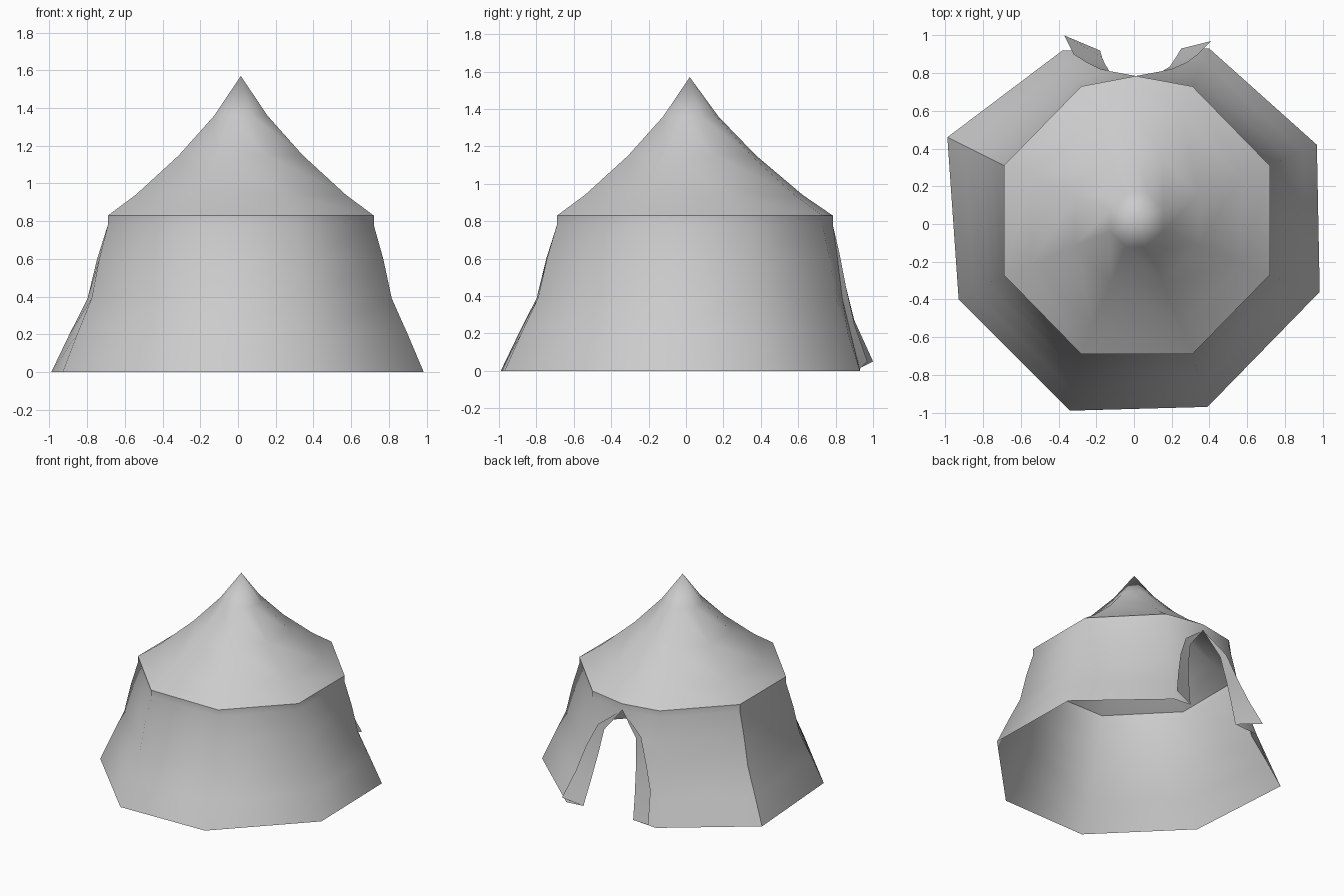
import bpy, bmesh, math
from mathutils import Vector

if "Cube" in bpy.data.objects:
    bpy.data.objects.remove(bpy.data.objects["Cube"])

CENTRE = Vector((0.015, 0.02))
# octagon corners, clockwise from the back right, at the eave and at the ground
TOP = [(0.31, 0.73), (0.72, 0.31), (0.72, -0.27), (0.31, -0.69),
       (-0.28, -0.69), (-0.69, -0.27), (-0.69, 0.31), (-0.28, 0.73)]
BASE = [(0.40, 0.93), (0.97, 0.42), (0.985, -0.36), (0.39, -0.97),
        (-0.34, -0.99), (-0.93, -0.40), (-0.99, 0.46), (-0.38, 0.92)]
LEVELS = [(0.83, 0), (0.78, 0), (0.60, 0.19), (0.39, 0.36), (0.20, 0.68), (0, 1)]
PEAK = (0.01, 0.785)  # top of the door opening


def make_sheet(name, columns, sharp_columns=(), close=False):
    """Skin neighbouring columns of points into one smooth-shaded sheet."""
    bm = bmesh.new()
    grid = [[bm.verts.new(p) for p in col] for col in columns]
    pairs = list(zip(grid, grid[1:]))
    if close:
        pairs.append((grid[-1], grid[0]))
    for a, b in pairs:
        for i in range(len(a) - 1):
            bm.faces.new((a[i], b[i], b[i + 1], a[i + 1]))
    hard = {v for c in sharp_columns for v in grid[c]}
    bmesh.ops.remove_doubles(bm, verts=bm.verts, dist=0.0005)
    bmesh.ops.dissolve_degenerate(bm, edges=bm.edges, dist=0.0005)
    bmesh.ops.recalc_face_normals(bm, faces=bm.faces)
    for f in bm.faces:
        f.smooth = True
    hard = {v for v in hard if v.is_valid}
    for e in bm.edges:
        angle = e.calc_face_angle(0)
        e.smooth = angle < math.radians(48) and not (
            e.verts[0] in hard and e.verts[1] in hard)
    mesh = bpy.data.meshes.new(name)
    bm.to_mesh(mesh)
    bm.free()
    obj = bpy.data.objects.new(name, mesh)
    bpy.context.collection.objects.link(obj)
    return obj


# Canvas wall: eight corner columns between the two door edges
def wall_column(top, base):
    return [Vector((*Vector(top).lerp(Vector(base), f), z)) for z, f in LEVELS]


def door_column(points):
    return [(*PEAK, 0.83), (*PEAK, 0.78)] + list(points)


right_fold = [(0.15, 0.81, 0.60), (0.19, 0.835, 0.39), (0.22, 0.88, 0.20), (0.25, 0.93, 0.01)]
left_fold = [(-0.13, 0.81, 0.60), (-0.155, 0.85, 0.39), (-0.17, 0.885, 0.20), (-0.18, 0.92, 0.01)]
columns = [door_column(right_fold)]
columns += [wall_column(t, b) for t, b in zip(TOP, BASE)]
columns += [door_column(left_fold)]
make_sheet("canvas_wall", columns, sharp_columns=(7,))

# Door flaps folded back over the wall
right_tip = [(0.20, 0.82, 0.63), (0.28, 0.855, 0.45), (0.34, 0.90, 0.25), (0.41, 0.97, 0.05)]
left_tip = [(-0.18, 0.82, 0.63), (-0.25, 0.855, 0.45), (-0.32, 0.90, 0.27), (-0.37, 1.0, 0.05)]
for side, fold, tip in (("right", right_fold, right_tip), ("left", left_fold, left_tip)):
    peak = (*PEAK, 0.78)
    make_sheet(side + "_door_flap", [[peak] + fold, [peak] + tip])

# Concave peaked roof
ROOF = [(0.83, 1), (0.94, 0.79), (1.15, 0.465), (1.36, 0.2), (1.57, 0)]
eave = [Vector(p) for p in TOP + [PEAK]]
make_sheet("roof", [[(*(CENTRE + (p - CENTRE) * s), z) for z, s in ROOF] for p in eave],
           close=True)
